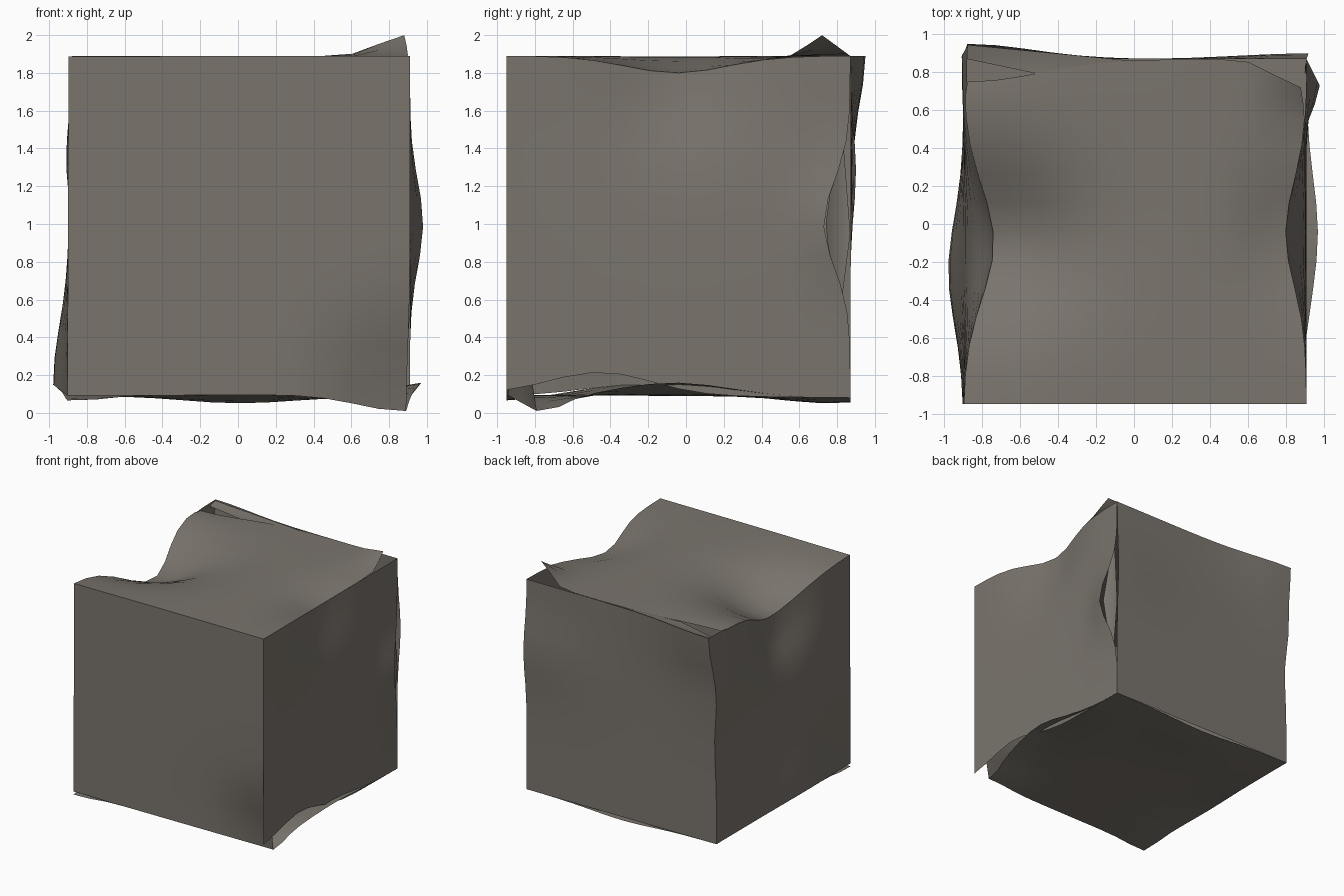
import bpy, bmesh, math
from mathutils import Vector

if "Cube" in bpy.data.objects:
    bpy.data.objects.remove(bpy.data.objects["Cube"])

stone = bpy.data.materials.new("warm_grey_stone")
stone.diffuse_color = (0.195, 0.175, 0.152, 1)
stone.use_nodes = True
stone.node_tree.nodes["Principled BSDF"].inputs["Base Color"].default_value = stone.diffuse_color

N = 12  # grid cells along each panel side

# Dents and bulges shared by every panel: centre, offset, reach per axis
SHARED = [
    ((-.90, -.10, 1.89), (.16, 0, -.25), (.55, .42, .55)),   # deep upper left dent
    ((.91, -.05, 1.89), (-.11, 0, -.09), (.28, .38, .45)),   # shallow upper right dent
    ((-.90, -.25, .10), (-.08, 0, .06), (.25, .40, .45)),    # lower left flare
    ((-.90, .87, 1.0), (.02, 0, 0), (.3, .4, .35)),          # rear left pinch
    ((-.90, .87, 1.3), (-.02, .01, 0), (.3, .4, .25)),       # rear left swell
]
FRONT_SPIKE = ((.90, -.95, .10), (-.02, .16, -.09), (.36, .30, .36))
REAR_LEFT_LEAN = ((-.90, .87, 1.89), (.02, .08, 0), (.5, .3, .35))
LOWER_RIGHT_FLARE = ((.91, -.05, .09), (.06, 0, .07), (.2, .40, .25))


def build(name, groups):
    """Weld several wavy sheets into one smooth object.
    Each group: four corners counter-clockwise from outside, and its bumps."""
    bm = bmesh.new()
    for corners, bumps in groups:
        a, b, c, d = map(Vector, corners)
        rows = []
        for j in range(N + 1):
            row = []
            for i in range(N + 1):
                u, v = i / N, j / N
                p = a.lerp(b, u).lerp(d.lerp(c, u), v)
                move = Vector((0, 0, 0))
                for centre, offset, reach in bumps:
                    dist = sum(((p[k] - centre[k]) / reach[k]) ** 2 for k in range(3))
                    move += Vector(offset) * math.exp(-dist)
                row.append(bm.verts.new(p + move))
            rows.append(row)
        for j in range(N):
            for i in range(N):
                f = bm.faces.new((rows[j][i], rows[j][i + 1],
                                  rows[j + 1][i + 1], rows[j + 1][i]))
                f.smooth = True
    bmesh.ops.remove_doubles(bm, verts=bm.verts, dist=0.0005)
    mesh = bpy.data.meshes.new(name)
    bm.to_mesh(mesh)
    bm.free()
    mesh.materials.append(stone)
    obj = bpy.data.objects.new(name, mesh)
    bpy.context.collection.objects.link(obj)


# Corners of the block: left/right, front/back, low/high
LFB, RFB, RBB, LBB = (-.9, -.95, .09), (.91, -.95, .1), (.91, .87, .08), (-.9, .87, .09)
LFT, RFT, RBT, LBT = (-.9, -.95, 1.89), (.91, -.95, 1.89), (.91, .87, 1.89), (-.9, .87, 1.89)

build("front_panel", [((LFB, RFB, RFT, LFT), SHARED + [FRONT_SPIKE])])
build("back_panel", [((RBB, LBB, LBT, RBT), SHARED + [
    REAR_LEFT_LEAN,
    ((.91, .87, 1.28), (.01, .03, 0), (.5, .3, .3)),         # rear right swell
])])
build("left_panel", [((LBB, LFB, LFT, LBT), SHARED + [REAR_LEFT_LEAN])])
build("top_panel", [((LFT, RFT, RBT, LBT), SHARED + [
    ((.91, .88, 1.89), (-.03, -.15, .11), (.20, .20, .3)),   # lifted rear right corner
    ((-.9, .87, 1.89), (.02, -.12, -.02), (.55, .15, .3)),   # rear left corner pulled in
])])
build("right_panel", [((RFB, RBB, RBT, RFT), SHARED + [
    ((.91, -.45, .09), (0, 0, .12), (.2, .38, .3)),          # raised lower edge
    ((.91, .87, 1.0), (.07, -.14, 0), (.2, .22, .32)),       # rear edge peeling out
])])
build("bottom_panel", [((LBB, RBB, RFB, LFB), SHARED + [
    FRONT_SPIKE, LOWER_RIGHT_FLARE,
    ((0, .75, .09), (0, 0, -.035), (.4, .3, .3)),            # sagging rear edge
    ((-.85, -.9, .09), (0, 0, -.03), (.2, .2, .3)),          # drooping front left corner
])])

# Narrow slivers closing the torn corners
build("rear_right_sliver", [(((.90, .80, .40), (.91, .87, .95),
                              (.90, .82, 1.60), (.95, .74, 1.0)), [])])
build("rear_top_flap", [(((-.88, .87, 1.86), (-.5, .79, 1.87),
                          (0, .86, 1.885), (-.88, .945, 1.88)), [])])
